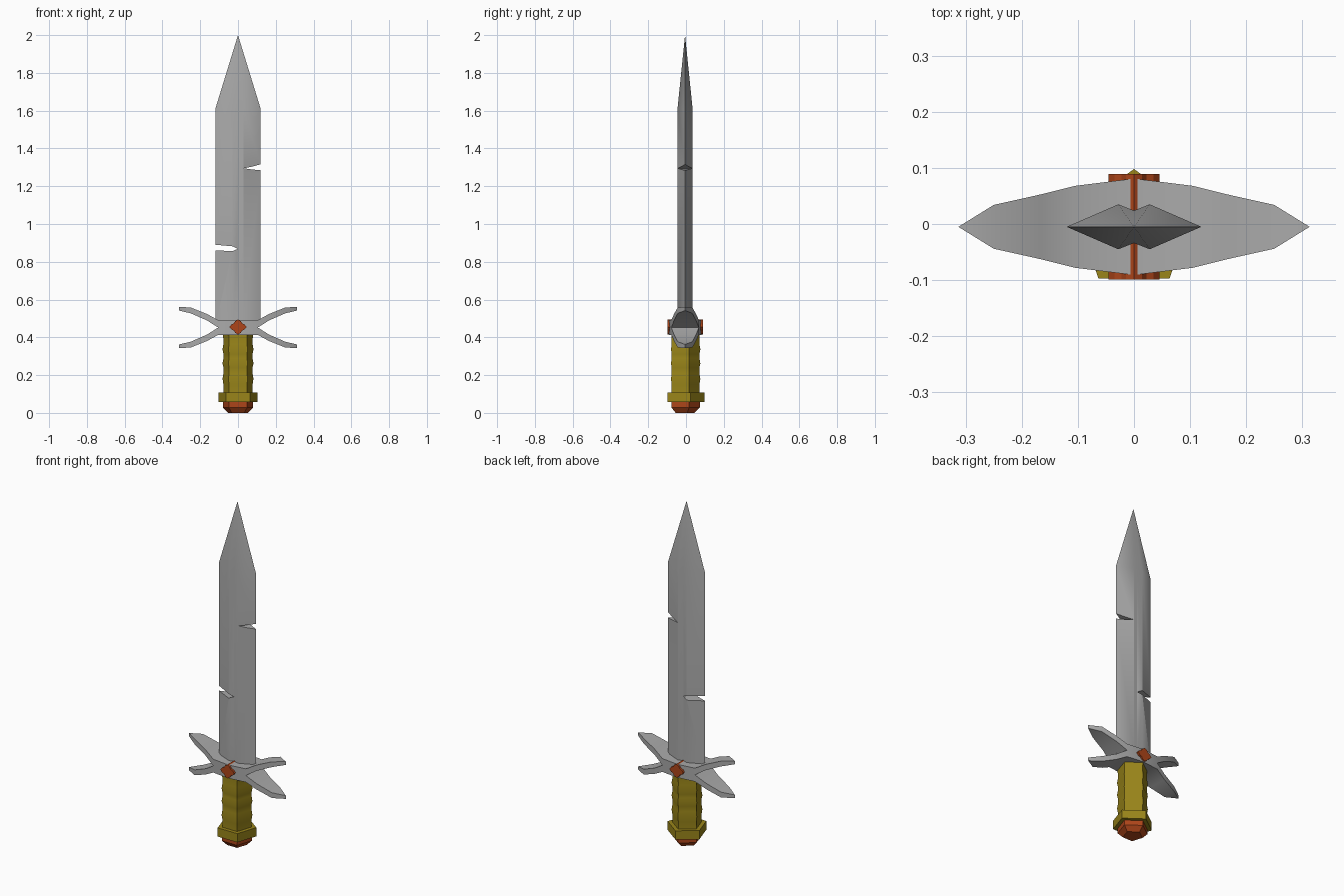
import bpy, bmesh
from math import sin, cos, pi, radians

if "Cube" in bpy.data.objects:
    bpy.data.objects.remove(bpy.data.objects["Cube"], do_unlink=True)


def material(name, rgb):
    m = bpy.data.materials.new(name)
    m.use_nodes = True
    m.diffuse_color = (*rgb, 1)
    m.node_tree.nodes["Principled BSDF"].inputs["Base Color"].default_value = (*rgb, 1)
    return m


steel = material("steel grey", (0.40, 0.40, 0.40))
gold = material("dark gold", (0.32, 0.235, 0.01))
red = material("rust red", (0.42, 0.06, 0.01))
CY = -0.005          # depth centre of the blade and guard


def finish(name, bm, mat):
    bmesh.ops.remove_doubles(bm, verts=bm.verts[:], dist=1e-5)
    bmesh.ops.recalc_face_normals(bm, faces=bm.faces[:])
    mesh = bpy.data.meshes.new(name)
    bm.to_mesh(mesh)
    bm.free()
    ob = bpy.data.objects.new(name, mesh)
    bpy.context.collection.objects.link(ob)
    mesh.materials.append(mat)
    return ob


def select(ob):
    bpy.ops.object.select_all(action='DESELECT')
    ob.select_set(True)
    bpy.context.view_layer.objects.active = ob


def smooth(ob, degrees):
    select(ob)
    bpy.ops.object.shade_smooth_by_angle(angle=radians(degrees))


def loft(name, rings, mat):
    """Skin a list of equal-length point rings and cap both ends."""
    bm = bmesh.new()
    rows = [[bm.verts.new(p) for p in ring] for ring in rings]
    n = len(rows[0])
    for a, b in zip(rows, rows[1:]):
        for i in range(n):
            bm.faces.new((a[i], a[(i + 1) % n], b[(i + 1) % n], b[i]))
    bm.faces.new(rows[0])
    bm.faces.new(rows[-1])
    return finish(name, bm, mat)


def pentagon(r, z):
    return [(r * cos(pi / 2 + k * 2 * pi / 5), r * sin(pi / 2 + k * 2 * pi / 5) - 0.01, z)
            for k in range(5)]


# Blade: grooved diamond section, rising to a point
section = [(0.12, 0), (0.028, 0.04), (0, 0.029), (-0.028, 0.04),
           (-0.12, 0), (-0.028, -0.04), (0, -0.029), (0.028, -0.04)]
bm = bmesh.new()
low, high = [[bm.verts.new((x, y + CY, z)) for x, y in section] for z in (0.46, 1.61)]
tip = bm.verts.new((0, CY, 2))
bm.faces.new(low)
for i in range(8):
    j = (i + 1) % 8
    bm.faces.new((low[i], low[j], high[j], high[i]))
    bm.faces.new((high[i], high[j], tip))
blade = finish("blade", bm, steel)

# Battle nicks cut through both edges
nicks = [[(0.14, 1.322), (0.08, 1.305), (0.03, 1.295), (0.08, 1.288), (0.14, 1.283)],
         [(-0.14, 0.892), (-0.03, 0.882), (-0.002, 0.868), (-0.03, 0.856), (-0.14, 0.862)]]
for outline in nicks:
    cutter = loft("nick_cutter", [[(x, y, z) for x, z in outline] for y in (-0.1, 0.1)], steel)
    cutter.hide_render = True
    mod = blade.modifiers.new("nick", 'BOOLEAN')
    mod.operation = 'DIFFERENCE'
    mod.solver = 'EXACT'
    mod.object = cutter
    select(blade)
    bpy.ops.object.modifier_apply(modifier=mod.name)
    bpy.data.objects.remove(cutter, do_unlink=True)
smooth(blade, 60)

# Guard: one quarter from stations (x, half depth, lower, upper), mirrored twice
stations = [(0, 0.086, 0, 0.039), (0.105, 0.073, 0, 0.039), (0.165, 0.058, 0.038, 0.072),
            (0.25, 0.039, 0.075, 0.106), (0.313, 0, 0.09, 0.109)]
bm = bmesh.new()
rows = [[bm.verts.new(p) for p in ((x, -d, lo), (x, d, lo), (x, d, hi), (x, -d, hi))]
        for x, d, lo, hi in stations]
for k, (a, b) in enumerate(zip(rows, rows[1:])):
    for i in range(4):
        if k or i:      # leave the middle open where the halves join
            j = (i + 1) % 4
            bm.faces.new((a[i], a[j], b[j], b[i]))
for axis in 'XZ':
    bmesh.ops.mirror(bm, geom=bm.verts[:] + bm.edges[:] + bm.faces[:],
                     axis=axis, merge_dist=1e-4)
bmesh.ops.translate(bm, verts=bm.verts[:], vec=(0, CY, 0.452))
bmesh.ops.dissolve_degenerate(bm, edges=bm.edges[:], dist=1e-5)
smooth(finish("guard", bm, steel), 35)

# Four-lobed gem set through the guard
lobes = []
for k in range(16):
    a = k * pi / 8
    r = 0.038 + 0.007 * cos(4 * a)
    lobes.append((r * cos(a), 0.455 + r * 0.88 * sin(a)))
loft("guard_gem", [[(x, y, z) for x, z in lobes] for y in (-0.099, 0.089)], red)

# Five-sided grip with three shallow swells
grip_profile = [(0.082, 0.1), (0.081, 0.15), (0.086, 0.18), (0.081, 0.21), (0.081, 0.24),
                (0.086, 0.262), (0.081, 0.29), (0.081, 0.31), (0.086, 0.337),
                (0.081, 0.365), (0.083, 0.42)]
smooth(loft("grip", [pentagon(r, z) for r, z in grip_profile], gold), 35)

# Pommel collar and its gem
loft("pommel_collar", [pentagon(0.108, z) for z in (0.057, 0.108)], gold)
loft("pommel_gem", [pentagon(r, z) for r, z in ((0.055, 0), (0.083, 0.028), (0.083, 0.06))], red)
